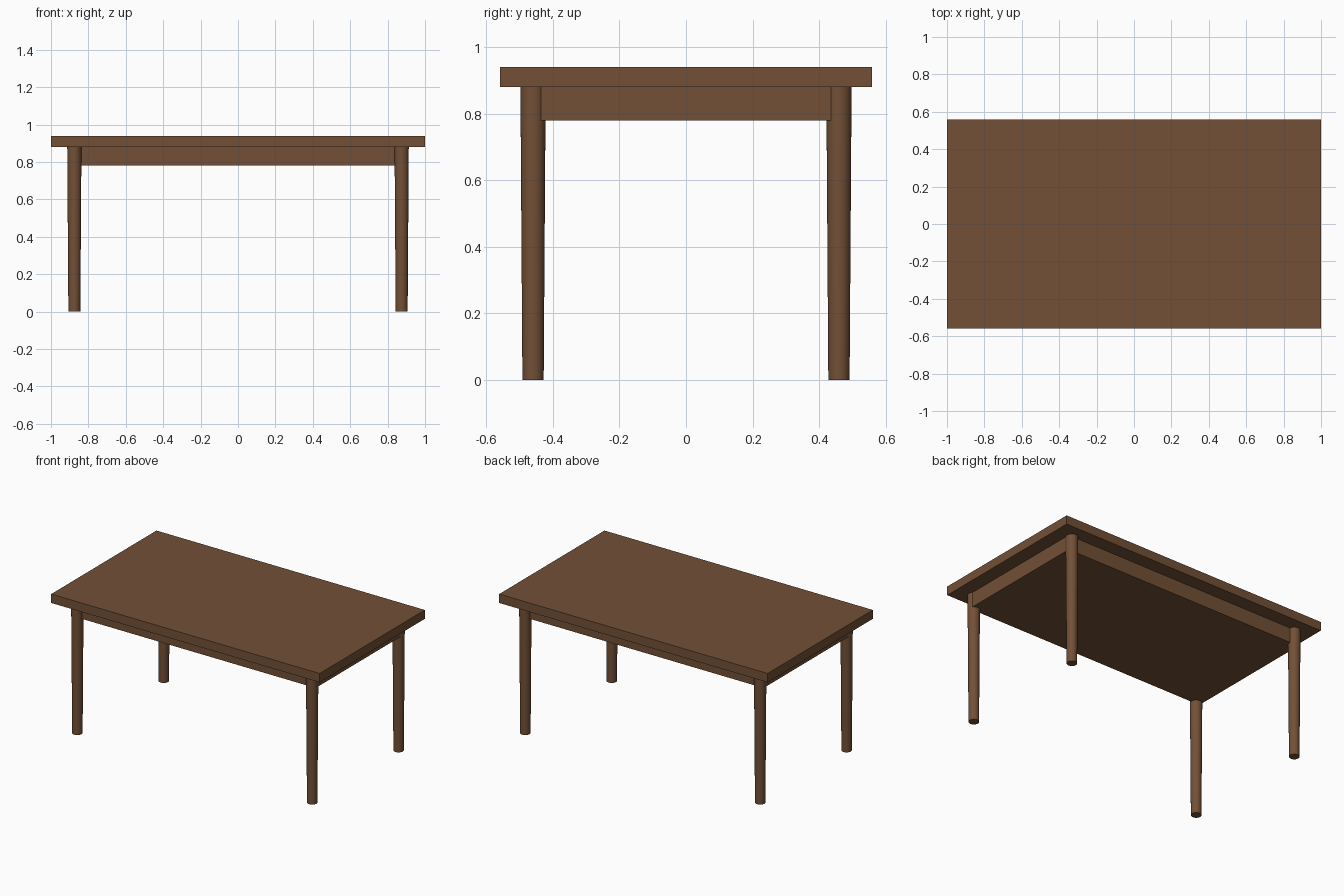
import bpy
import math

if "Cube" in bpy.data.objects:
    bpy.data.objects.remove(bpy.data.objects["Cube"])

wood = bpy.data.materials.new("brown wood")
wood.diffuse_color = (0.17, 0.08, 0.038, 1.0)
wood.use_nodes = True
wood.node_tree.nodes["Principled BSDF"].inputs["Base Color"].default_value = wood.diffuse_color


def add_box(name, half_x, half_y, z_low, z_high):
    bpy.ops.mesh.primitive_cube_add(size=2, location=(0, 0, (z_low + z_high) / 2))
    box = bpy.context.object
    box.name = name
    box.scale = (half_x, half_y, (z_high - z_low) / 2)
    bpy.ops.object.transform_apply(location=False, rotation=False, scale=True)
    box.data.materials.append(wood)


def add_leg(name, x, y):
    # Round leg, slightly tapered towards the floor
    bpy.ops.mesh.primitive_cone_add(vertices=32, radius1=0.032, radius2=0.038,
                                    depth=0.88, location=(x, y, 0.44))
    leg = bpy.context.object
    leg.name = name
    leg.data.materials.append(wood)
    bpy.ops.object.shade_smooth_by_angle(angle=math.radians(30))


# Table top and the solid apron beneath it
add_box("table_top", 1.0, 0.56, 0.88, 0.94)
add_box("apron", 0.904, 0.465, 0.78, 0.88)

# Four legs at the apron corners
for end, y in (("front", -0.46), ("back", 0.46)):
    for side, x in (("left", -0.875), ("right", 0.875)):
        add_leg(f"{end}_{side}_leg", x, y)
